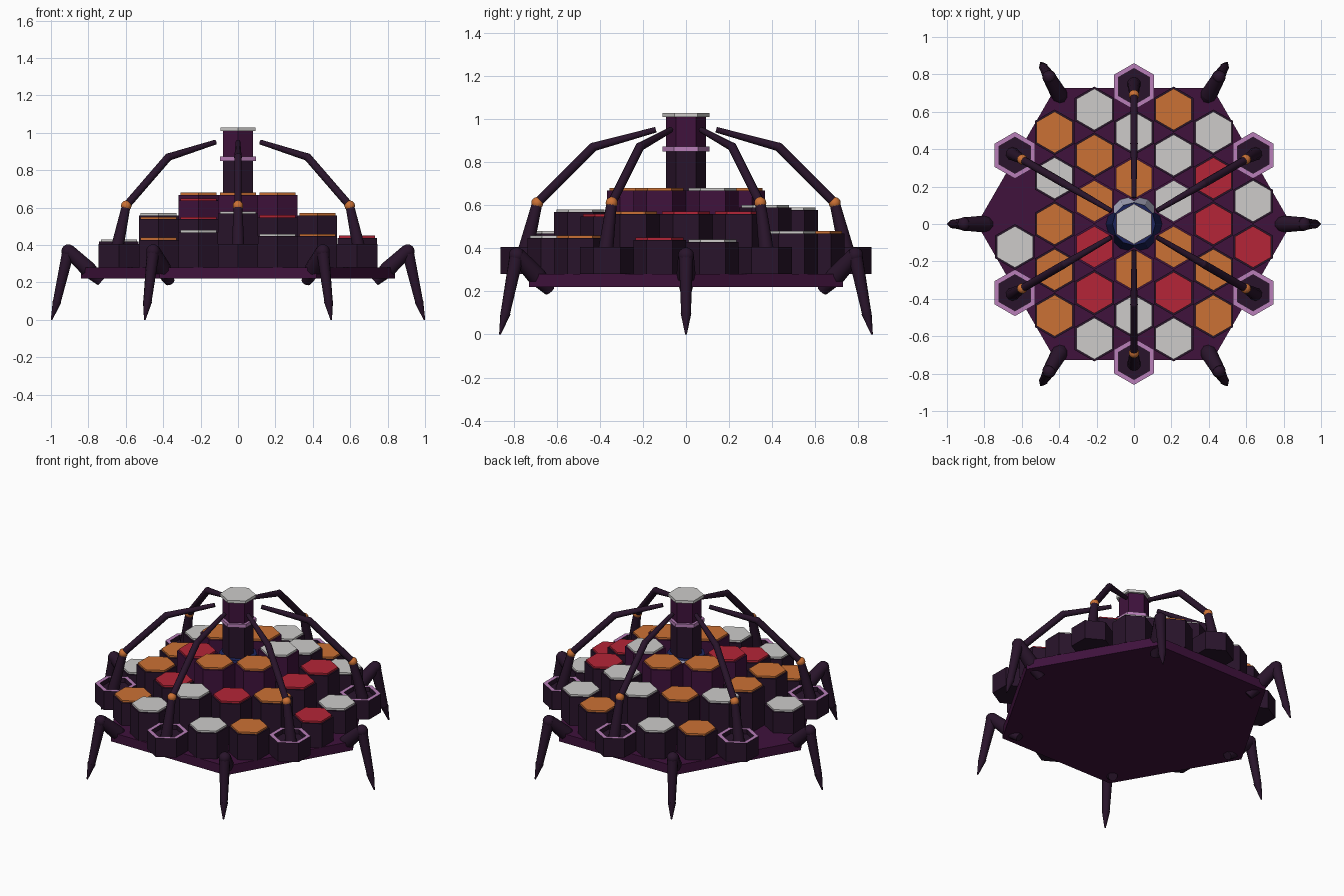
import bpy, bmesh, math
from mathutils import Vector

if "Cube" in bpy.data.objects:
    bpy.data.objects.remove(bpy.data.objects["Cube"], do_unlink=True)


def material(name, r, g, b):
    m = bpy.data.materials.new(name)
    m.use_nodes = True
    m.diffuse_color = (r, g, b, 1)
    node = next(n for n in m.node_tree.nodes if n.type == 'BSDF_PRINCIPLED')
    node.inputs["Base Color"].default_value = (r, g, b, 1)
    node.inputs["Roughness"].default_value = 0.8
    return m


DARK = material("dark plum", .022, .007, .024)
PURPLE = material("deep purple", .05, .006, .045)
PINK = material("lilac", .48, .21, .48)
ORANGE = material("orange", .6, .165, .035)
RED = material("crimson", .46, .018, .038)
WHITE = material("pale grey", .61, .6, .59)
NAVY = material("navy blue", .012, .018, .11)
ICE = material("ice lilac", .5, .5, .65)


def finish(name, bm, *mats, smooth=False):
    bmesh.ops.recalc_face_normals(bm, faces=bm.faces)
    mesh = bpy.data.meshes.new(name)
    bm.to_mesh(mesh)
    bm.free()
    ob = bpy.data.objects.new(name, mesh)
    bpy.context.collection.objects.link(ob)
    for m in mats:
        mesh.materials.append(m)
    if smooth:
        bpy.ops.object.select_all(action='DESELECT')
        bpy.context.view_layer.objects.active = ob
        ob.select_set(True)
        bpy.ops.object.shade_smooth_by_angle(angle=math.radians(40))
    return ob


def prism(bm, x, y, z0, z1, r, turn=90, r_top=None, sides=6):
    """Upright prism or frustum; returns its top face."""
    rings = []
    for z, rad in ((z0, r), (z1, r if r_top is None else r_top)):
        ring = []
        for i in range(sides):
            a = math.radians(turn) + math.tau * i / sides
            ring.append(bm.verts.new((x + rad * math.cos(a), y + rad * math.sin(a), z)))
        rings.append(ring)
    low, high = rings
    bm.faces.new(low[::-1])
    for i in range(sides):
        j = (i + 1) % sides
        bm.faces.new((low[i], low[j], high[j], high[i]))
    return bm.faces.new(high)


def hex_part(name, mat, x, y, z0, z1, r, turn=90):
    bm = bmesh.new()
    prism(bm, x, y, z0, z1, r, turn)
    return finish(name, bm, mat)


def polar(angle, r, z):
    a = math.radians(angle)
    return Vector((r * math.cos(a), r * math.sin(a), z))


def rod(name, angle, profile, mat, sides=10):
    """Chain of tapered cylinders through (distance, height, radius) points."""
    bm = bmesh.new()
    for (d0, z0, r0), (d1, z1, r1) in zip(profile, profile[1:]):
        a, b = polar(angle, d0, z0), polar(angle, d1, z1)
        made = bmesh.ops.create_cone(bm, cap_ends=True, segments=sides, radius1=r0,
                                     radius2=r1, depth=(b - a).length)
        spin = Vector((0, 0, 1)).rotation_difference(b - a)
        for v in made["verts"]:
            v.co = spin @ v.co + (a + b) / 2
    return finish(name, bm, mat, smooth=True)


def ball(name, centre, r, mat):
    bm = bmesh.new()
    bmesh.ops.create_uvsphere(bm, u_segments=12, v_segments=8, radius=r)
    bmesh.ops.translate(bm, vec=centre, verts=bm.verts)
    return finish(name, bm, mat, smooth=True)


# Base slab with corners along x
FLOOR = .28
hex_part("base_slab", PURPLE, 0, 0, .22, FLOOR, .84, 0)


# Anchor sockets: sunken hexagonal cups with a flat rim
def anchor(x, y):
    bm = bmesh.new()
    top = prism(bm, x, y, FLOOR, .405, .125)
    bmesh.ops.inset_region(bm, faces=[top], thickness=.012)
    rim = bmesh.ops.inset_region(bm, faces=[top], thickness=.028)["faces"]
    for f in rim:
        f.material_index = 1
    well = bmesh.ops.extrude_discrete_faces(bm, faces=[top])["faces"]
    for f in well:
        bmesh.ops.translate(bm, vec=(0, 0, -.03), verts=f.verts)
    finish("anchor_socket", bm, DARK, PINK)


# Honeycomb columns: cap colour and height in hundredths, listed front to back
STEP = .245
CAPS = {"W": WHITE, "O": ORANGE, "R": RED}
GRID = {
    -3: "A W43 - A",
    -2: "O44 O55 O55 W57 O45",
    -1: "W48 R55 R65 O68 O57 W46",
    0: "A W58 O68 - O68 W59 A",
    1: "W46 R56 O68 W68 W60 O48",
    2: "O46 O57 R57 R57 W48",
    3: "A R45 W44 A",
}
for col, row in GRID.items():
    cells = row.split()
    x = col * STEP * math.sqrt(3) / 2
    for k, cell in enumerate(cells):
        y = (k - (len(cells) - 1) / 2) * STEP
        if cell == "A":
            anchor(x, y)
        elif cell != "-":
            top = int(cell[1:]) / 100
            inner = math.hypot(x, y) < STEP * 1.1
            hex_part("honeycomb_column", PURPLE if inner else DARK,
                     x, y, FLOOR, top - .012, .122)
            hex_part("honeycomb_cap", CAPS[cell[0]], x, y, top - .012, top, .111)

# Central tower with band and cap
hex_part("tower_shaft", DARK, 0, 0, FLOOR, .85, .092)
hex_part("tower_band", PINK, 0, 0, .85, .873, .11)
hex_part("tower_head", PURPLE, 0, 0, .873, 1.01, .092)
hex_part("tower_cap", WHITE, 0, 0, 1.01, 1.028, .108)

# Faceted collar round the tower foot, pale facets at the rear
bm = bmesh.new()
prism(bm, 0, 0, FLOOR, .64, .15, 0, .115, 12)
for f in bm.faces:
    c = f.calc_center_median()
    if len(f.verts) == 4 and c.y > .08 and abs(c.x) > .02:
        f.material_index = 1
finish("tower_collar", bm, NAVY, ICE)

# Six jointed arms from the sockets to the tower, six legs under the corners
for i in range(6):
    a = 30 + 60 * i
    rod("arm_lower", a, [(.75, .37, .036), (.69, .61, .024)], DARK)
    ball("arm_joint", polar(a, .69, .61), .028, ORANGE)
    rod("arm_middle", a, [(.69, .61, .021), (.43, .87, .021)], DARK)
    ball("arm_elbow", polar(a, .43, .87), .021, DARK)
    rod("arm_upper", a, [(.43, .87, .02), (.14, .95, .013)], DARK)

    b = 60 * i
    rod("leg_upper", b, [(.73, .205, .028), (.80, .27, .045), (.905, .37, .036)], DARK)
    ball("leg_knee", polar(b, .907, .367), .037, DARK)
    rod("leg_lower", b, [(.907, .367, .034), (.97, .09, .022)], DARK)
    rod("leg_tip", b, [(.967, .1, .025), (.997, 0, .004)], DARK)
